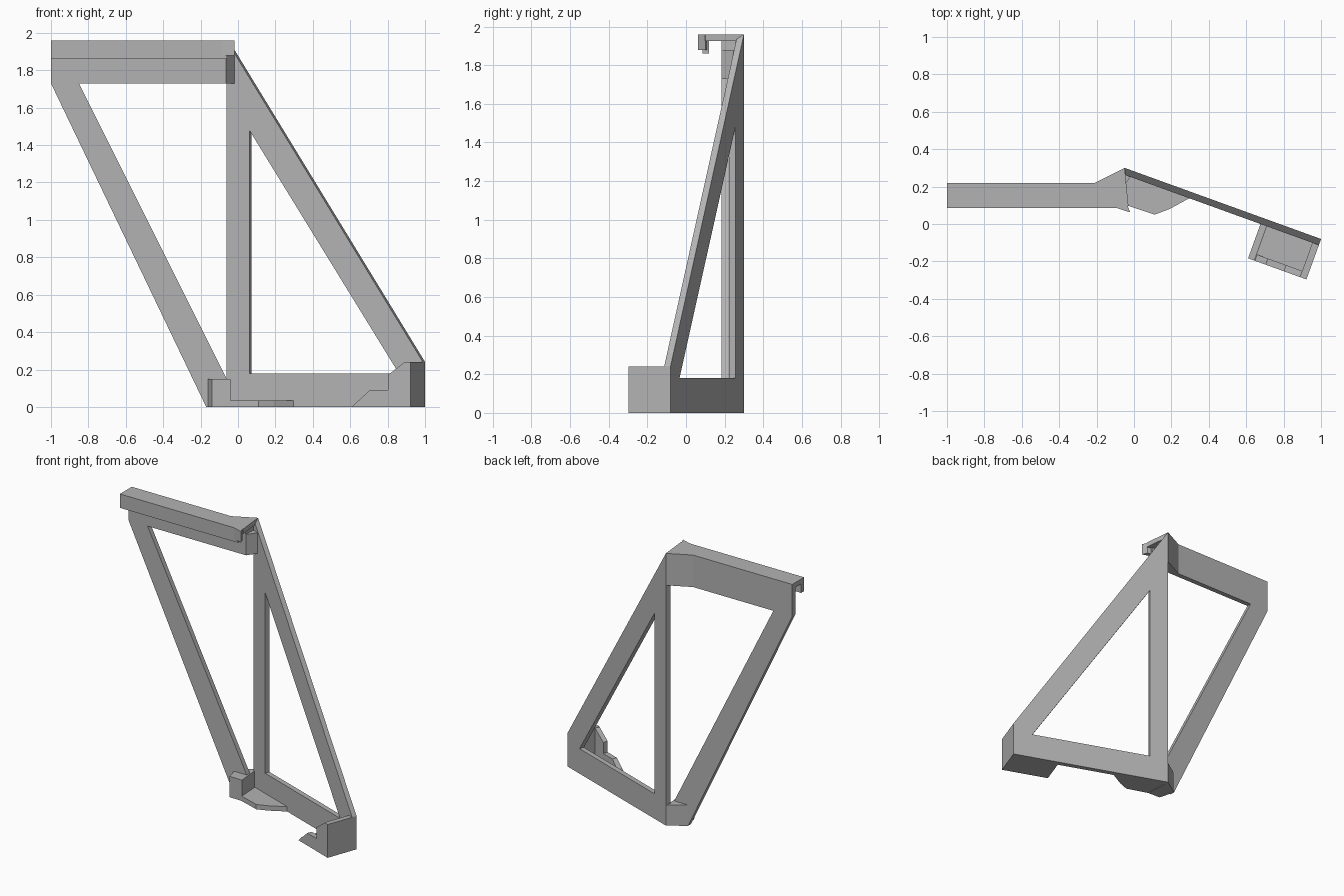
import bpy
import bmesh
from math import cos, sin, radians
from mathutils import Vector, Matrix

cube = bpy.data.objects.get("Cube")
if cube:
    bpy.data.objects.remove(cube, do_unlink=True)

grey = bpy.data.materials.new("mid_grey")
grey.use_nodes = True
colour = (0.45, 0.45, 0.45, 1)
grey.diffuse_color = colour
grey.node_tree.nodes["Principled BSDF"].inputs["Base Color"].default_value = colour


def frame(origin, x_axis, y_axis):
    """Matrix whose local z is the extrusion direction."""
    x, y = Vector(x_axis), Vector(y_axis)
    m = Matrix((x, y, x.cross(y))).transposed().to_4x4()
    m.translation = origin
    return m


def slab(name, loops, matrix, start, end):
    """Fill an outline (further loops are holes) and extrude it."""
    bm = bmesh.new()
    edges = []
    for loop in loops:
        verts = [bm.verts.new((a, b, start)) for a, b in loop]
        edges += [bm.edges.new((v, verts[i - 1])) for i, v in enumerate(verts)]
    bmesh.ops.triangle_fill(bm, edges=edges, use_beauty=True)
    grown = bmesh.ops.extrude_face_region(bm, geom=bm.faces[:])
    moved = [g for g in grown["geom"] if isinstance(g, bmesh.types.BMVert)]
    bmesh.ops.translate(bm, verts=moved, vec=(0, 0, end - start))
    bmesh.ops.recalc_face_normals(bm, faces=bm.faces[:])
    bmesh.ops.dissolve_limit(bm, angle_limit=radians(1), verts=bm.verts[:], edges=bm.edges[:])
    bm.transform(matrix)
    mesh = bpy.data.meshes.new(name)
    bm.to_mesh(mesh)
    bm.free()
    mesh.materials.append(grey)
    obj = bpy.data.objects.new(name, mesh)
    bpy.context.collection.objects.link(obj)
    return obj


T = 0.035      # plate thickness
TOP = 1.96
ANGLE = radians(-19.9)
UP = (0, 0, 1)

flat = Matrix.Identity(4)
straight = frame((0, 0.22, 0), (1, 0, 0), UP)
angled = frame((-0.05, 0.3, 0), (cos(ANGLE), sin(ANGLE), 0), UP)

# Straight panel: top rail and slanted leg
slab("straight_panel", [[(-1, TOP), (-1, 1.73), (-0.17, 0), (-0.06, 0), (-0.06, 0.15),
                         (-0.85, 1.73), (-0.07, 1.73), (-0.07, TOP)]], straight, 0, T)

# Hooked top rail
slab("rail_roof", [[(-1, 0.085), (-0.07, 0.085), (-0.03, 0.1), (-0.05, 0.3), (-0.21, 0.22),
                    (-1, 0.22)]], flat, TOP - T, TOP)
slab("rail_lip", [[(-1, 0.085), (-0.06, 0.085), (-0.06, 0.118), (-1, 0.118)]], flat, 1.86, TOP)
slab("rail_lip_flare", [[(-0.09, 0.085), (-0.02, 0.062), (-0.035, 0.1), (-0.09, 0.118)]],
     flat, 1.88, TOP)
slab("upper_corner", [[(-0.21, 0.22), (-0.05, 0.3), (-0.02, 0.25), (-0.065, 0.185),
                       (-0.21, 0.185)]], flat, 1.73, 1.88)
slab("upper_corner_cap", [[(-0.21, 0.22), (-0.05, 0.3), (-0.062, 0.268), (-0.07, 0.185),
                           (-0.21, 0.185)]], flat, 1.88, TOP)

# Angled panel with a triangular opening
slab("angled_panel", [[(0, 0), (1.117, 0), (1.117, 0.24), (0, TOP)],
                      [(0.13, 0.18), (0.98, 0.18), (0.13, 1.48)]], angled, 0, T)

# Lower corner block and its ledge
slab("lower_corner", [[(-0.05, 0.3), (-0.17, 0.22), (-0.14, 0.105), (-0.04, 0.1),
                       (-0.055, 0.27)]], flat, 0, 0.15)
slab("lower_ledge", [[(-0.04, 0.1), (0.11, 0.05), (0.19, 0.08), (0.3, 0.14), (-0.05, 0.27)]],
     flat, 0, T)

# Open tray at the far end of the angled panel
slab("tray_floor", [[(0.785, 0), (1.117, 0), (1.117, T), (0.82, T)]], angled, T, 0.23)
slab("tray_lip", [[(0.785, 0), (1.117, 0), (1.117, 0.24), (1.084, 0.24), (0.988, 0.17),
                   (0.988, 0.09), (0.885, 0.09)]], angled, 0.195, 0.23)
slab("tray_end", [[(1.08, 0), (1.117, 0), (1.117, 0.24), (1.08, 0.24)]], angled, T, 0.23)
